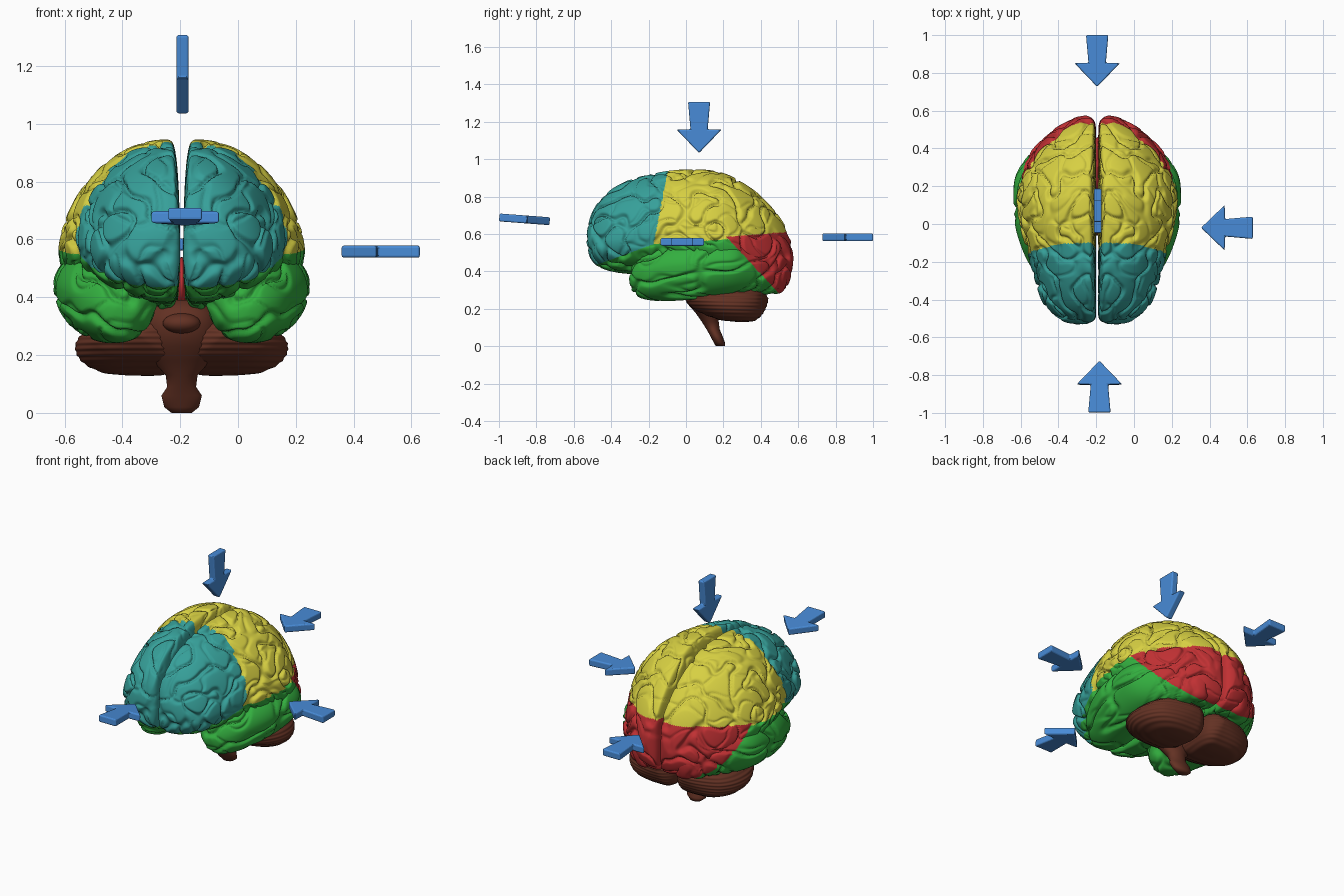
import bpy, bmesh, math
from mathutils import Vector, noise

if "Cube" in bpy.data.objects:
    bpy.data.objects.remove(bpy.data.objects["Cube"])

CX = -0.195  # mid-plane of the brain


def material(name, rgb):
    m = bpy.data.materials.new(name)
    m.diffuse_color = (*rgb, 1)
    m.use_nodes = True
    m.node_tree.nodes["Principled BSDF"].inputs["Base Color"].default_value = m.diffuse_color
    return m


TEAL = material("teal", (0.037, 0.35, 0.32))
YELLOW = material("yellow", (0.68, 0.63, 0.055))
GREEN = material("green", (0.033, 0.43, 0.05))
RED = material("red", (0.53, 0.03, 0.033))
BROWN = material("brown", (0.125, 0.031, 0.017))
BLUE = material("blue", (0.065, 0.26, 0.68))
LOBES = [TEAL, YELLOW, GREEN, RED]


def lobe_index(p):
    """Lobe colour from position in side view."""
    y, z = p.y, p.z
    if y > 0.22 + (0.58 - z) * 0.93 and z < 0.585 + 0.08 * (y - 0.22):
        return 3
    fissure = 0.546 + (y + 0.17) * (0.36 if y < -0.17 else 0.065)
    if z < fissure:
        return 2
    return 0 if y < -0.17 + 0.19 * (z - 0.56) else 1


def spline(rows, t):
    """Catmull-Rom interpolation through evenly spaced rows, t in 0..1."""
    n = len(rows) - 1
    i = min(int(t * n), n - 1)
    f = t * n - i
    a, b, c, d = (rows[max(0, min(n, j))] for j in (i - 1, i, i + 1, i + 2))
    return [0.5 * (2 * q + (r - p) * f + (2 * p - 5 * q + 4 * r - s) * f * f
                   + (3 * q - p - 3 * r + s) * f ** 3) for p, q, r, s in zip(a, b, c, d)]


def gyri(p, stretch=1.0):
    """Meandering grooves along the zero lines of warped noise."""
    q = p + 0.025 * noise.noise_vector(p * 6)
    q.y *= stretch
    n1 = noise.noise(q * 8.5 + Vector((3.3, 1.7, 5.1)))
    n2 = noise.noise(q * 8.5 + Vector((11.2, 7.9, 2.4)))
    groove = max(math.exp(-(n1 / 0.09) ** 2), 0.4 * math.exp(-(n2 / 0.08) ** 2))
    return 0.004 - 0.022 * groove


def long_gyri(p):
    """Grooves drawn out from front to back."""
    return gyri(p, 0.4)


def folia(p):
    """Fine horizontal leaves of the cerebellum."""
    return 0.0015 * math.sin(p.z * 2 * math.pi / 0.02 + 6 * p.y)


def finish(name, bm, mats, rule=None, mirror=False, smooth=True):
    me = bpy.data.meshes.new(name)
    if rule:
        for f in bm.faces:
            f.material_index = rule(f.calc_center_median())
    bm.to_mesh(me)
    bm.free()
    for m in mats:
        me.materials.append(m)
    if smooth:
        me.shade_smooth()
    ob = bpy.data.objects.new(name, me)
    bpy.context.collection.objects.link(ob)
    if mirror:
        ob.location.x = CX
        ob.modifiers.new("other_side", 'MIRROR').use_mirror_merge = False
    return ob


def half_loft(name, detail, y0, y1, rows, crest, medial, waist, relief, mats, rule=None,
              outer=1.0, upper=1.1):
    """Ball reshaped by cross-sections (top, bottom, inner x, outer x), then mirrored.
    crest: where the top lies across the width; waist: height of the widest point;
    medial, outer, upper: fullness of the inner, outer and upper curve."""
    bm = bmesh.new()
    bmesh.ops.create_icosphere(bm, subdivisions=detail, radius=1)
    for v in bm.verts:
        x, y, z = v.co
        y = max(-1, min(1, y))
        top, bot, xin, xout = spline(rows, math.asin(y) / math.pi + 0.5)
        a = math.atan2(z, x)
        a -= 0.3 * math.sin(a)
        c, s = math.cos(a), math.sin(a)
        k = xin + (xout - xin) * crest
        px = k + (xout - k) * c ** outer if c > 0 else k - (k - xin) * (-c) ** medial
        mid = bot + (top - bot) * waist
        pz = mid + (top - mid) * s ** upper if s > 0 else mid + (mid - bot) * s
        v.co = (px, (y0 + y1) / 2 + (y1 - y0) / 2 * y, pz)
    bm.normal_update()
    moves = [v.normal * relief(v.co) * min(1, max(0.1, v.co.x / 0.05)) for v in bm.verts]
    for v, m in zip(bm.verts, moves):
        v.co += m
        v.co.x = max(v.co.x, 0.003)
    return finish(name, bm, mats, rule, mirror=True)


# Cerebral hemispheres
half_loft("cerebrum", 7, -0.53, 0.57, [
    (.57, .57, .07, .09), (.705, .46, .012, .20), (.815, .41, .006, .28), (.885, .39, .006, .325),
    (.925, .38, .006, .368), (.942, .36, .006, .412), (.925, .33, .006, .418), (.845, .31, .006, .35),
    (.73, .29, .006, .268), (.61, .33, .015, .155), (.47, .47, .06, .07)],
    0.12, 0.5, 0.37, gyri, LOBES, lobe_index, upper=1.22)

# Temporal lobes
half_loft("temporal_lobe", 6, -0.30, 0.54, [
    (.36, .36, .23, .23), (.44, .285, .15, .29), (.50, .255, .10, .35), (.545, .245, .08, .395),
    (.565, .25, .09, .43), (.575, .26, .10, .44), (.57, .275, .10, .43), (.55, .28, .08, .36),
    (.50, .28, .06, .275), (.45, .30, .06, .19), (.38, .38, .13, .13)],
    0.5, 0.8, 0.58, long_gyri, LOBES, lobe_index)

# Cerebellum
half_loft("cerebellum", 6, -0.01, 0.44, [
    (.27, .27, .15, .15), (.32, .19, .01, .30), (.32, .135, .004, .368),
    (.32, .14, .01, .31), (.25, .25, .09, .11)],
    0.3, 0.6, 0.5, folia, [BROWN], outer=0.6)

# Inner wall between the hemispheres, low at the back
bm = bmesh.new()
bmesh.ops.create_uvsphere(bm, u_segments=24, v_segments=12, radius=1)
bmesh.ops.scale(bm, vec=(.02, .14, .09), verts=bm.verts)
finish("inner_wall", bm, [RED]).location = (CX, 0.32, 0.45)

# Brain stem: stacked rings (z, y, half width, half depth)
bm = bmesh.new()
rings = []
for z, y, rx, ry in [(0, .185, .035, .025), (.02, .178, .06, .03), (.06, .16, .07, .033),
                     (.09, .145, .05, .035), (.13, .13, .055, .045), (.18, .11, .10, .06),
                     (.23, .09, .125, .085), (.30, .07, .125, .095), (.35, .07, .115, .09),
                     (.39, .10, .07, .07)]:
    rings.append([bm.verts.new((rx * math.cos(i * math.pi / 16), y + ry * math.sin(i * math.pi / 16), z))
                  for i in range(32)])
for lo, hi in zip(rings, rings[1:]):
    for i in range(32):
        j = (i + 1) % 32
        bm.faces.new((lo[i], lo[j], hi[j], hi[i]))
bm.faces.new(rings[0][::-1])
bm.faces.new(rings[-1])
finish("brain_stem", bm, [BROWN]).location.x = CX

# Small rounded swelling in front of the stem
bm = bmesh.new()
bmesh.ops.create_uvsphere(bm, u_segments=32, v_segments=16, radius=1)
bmesh.ops.scale(bm, vec=(.065, .05, .035), verts=bm.verts)
finish("stem_swelling", bm, [BROWN]).location = (CX, -0.01, 0.31)


# Direction arrows: tip at the origin, shaft along +x
def arrow(name, tip, rotation):
    half = [(.125, .12), (.127, .046), (.274, .059)]
    outline = [(0, 0)] + [(x, -y) for x, y in half] + [(x, y) for x, y in reversed(half)]
    bm = bmesh.new()
    face = bm.faces.new([bm.verts.new((x, y, -.021)) for x, y in outline])
    ext = bmesh.ops.extrude_face_region(bm, geom=[face])
    bmesh.ops.translate(bm, vec=(0, 0, .042),
                        verts=[g for g in ext["geom"] if isinstance(g, bmesh.types.BMVert)])
    bmesh.ops.recalc_face_normals(bm, faces=bm.faces)
    ob = finish(name, bm, [BLUE], smooth=False)
    ob.location, ob.rotation_euler = tip, rotation
    bev = ob.modifiers.new("soft_edges", 'BEVEL')
    bev.width, bev.segments = 0.008, 3


Q = math.pi / 2
arrow("right_arrow", (.355, -.02, .558), (0, 0, 0))
arrow("back_arrow", (CX, .726, .583), (0, 0, Q))
arrow("front_arrow", (CX + .012, -.725, .668), (0, -.075, -Q))
arrow("top_arrow", (CX + .003, .07, 1.033), (0, -Q, 0))
